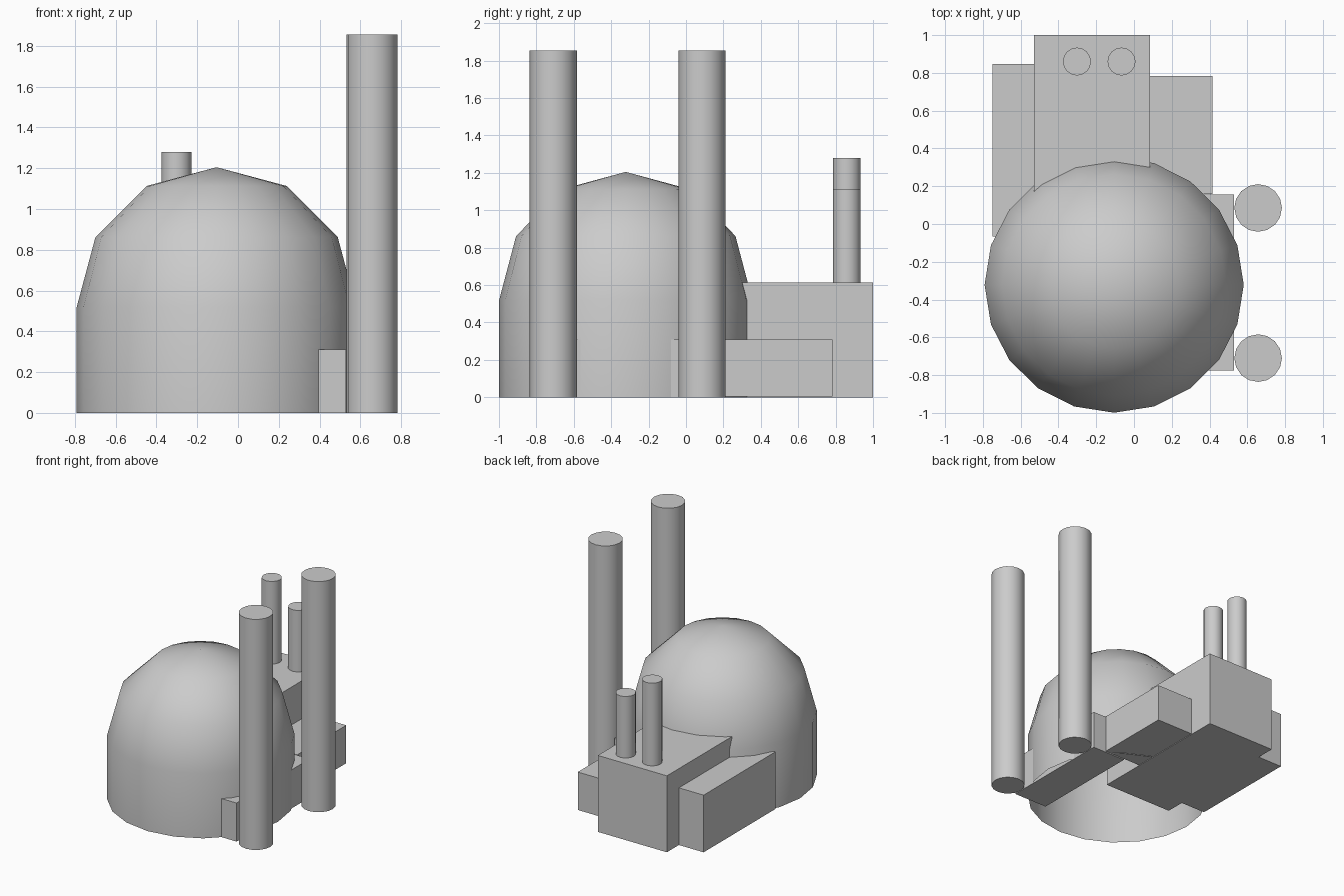
import bpy, bmesh
from math import sin, cos, pi, radians

if "Cube" in bpy.data.objects:
    bpy.data.objects.remove(bpy.data.objects["Cube"])


def make_object(name, bm, smooth=False):
    bmesh.ops.recalc_face_normals(bm, faces=bm.faces[:])
    me = bpy.data.meshes.new(name)
    bm.to_mesh(me)
    bm.free()
    ob = bpy.data.objects.new(name, me)
    bpy.context.collection.objects.link(ob)
    if smooth:
        bpy.ops.object.select_all(action='DESELECT')
        ob.select_set(True)
        bpy.context.view_layer.objects.active = ob
        bpy.ops.object.shade_smooth_by_angle(angle=radians(40))
    return ob


def box(name, x0, x1, y0, y1, z0, z1):
    bm = bmesh.new()
    bmesh.ops.create_cube(bm, size=1)
    for v in bm.verts:
        v.co = (x1 if v.co.x > 0 else x0, y1 if v.co.y > 0 else y0, z1 if v.co.z > 0 else z0)
    return make_object(name, bm)


def stack(name, x, y, r, z0, z1, sides):
    bm = bmesh.new()
    bmesh.ops.create_cone(bm, cap_ends=True, segments=sides, radius1=r, radius2=r, depth=z1 - z0)
    bmesh.ops.translate(bm, verts=bm.verts[:], vec=(x, y, (z0 + z1) / 2))
    return make_object(name, bm, True)


# Containment dome: straight wall plus hemisphere rings, open underneath
SIDES, CX, CY, RX, RY, WALL = 20, -0.105, -0.322, 0.686, 0.677, 0.52
profile = [(1, 0)] + [(cos(a), WALL + 0.685 * sin(a)) for a in (0, pi / 6, pi / 3)]
bm = bmesh.new()
rings = [[bm.verts.new((CX + RX * k * cos(2 * pi * i / SIDES), CY + RY * k * sin(2 * pi * i / SIDES), z))
          for i in range(SIDES)] for k, z in profile]
apex = bm.verts.new((CX, CY, WALL + 0.685))
for i in range(SIDES):
    j = (i + 1) % SIDES
    for lo, hi in zip(rings, rings[1:]):
        bm.faces.new((lo[i], lo[j], hi[j], hi[i]))
    bm.faces.new((rings[-1][i], rings[-1][j], apex))
make_object("dome", bm, True)

# Surrounding buildings, running in under the dome
box("main_hall", -0.53, 0.085, -0.22, 1.0, 0, 0.615)
box("left_annex", -0.75, -0.53, -0.065, 0.847, 0, 0.46)
box("right_annex", 0.085, 0.415, 0.16, 0.783, 0.005, 0.31)
box("side_annex", 0.23, 0.53, -0.775, 0.155, 0, 0.31)

# Tall side chimneys and short roof chimneys
for n, y in enumerate((-0.71, 0.085)):
    stack(f"tall_chimney_{n + 1}", 0.657, y, 0.126, 0, 1.855, 16)
for n, (x, top) in enumerate(((-0.302, 1.28), (-0.066, 1.11))):
    stack(f"roof_chimney_{n + 1}", x, 0.86, 0.074, 0.61, top, 16)
